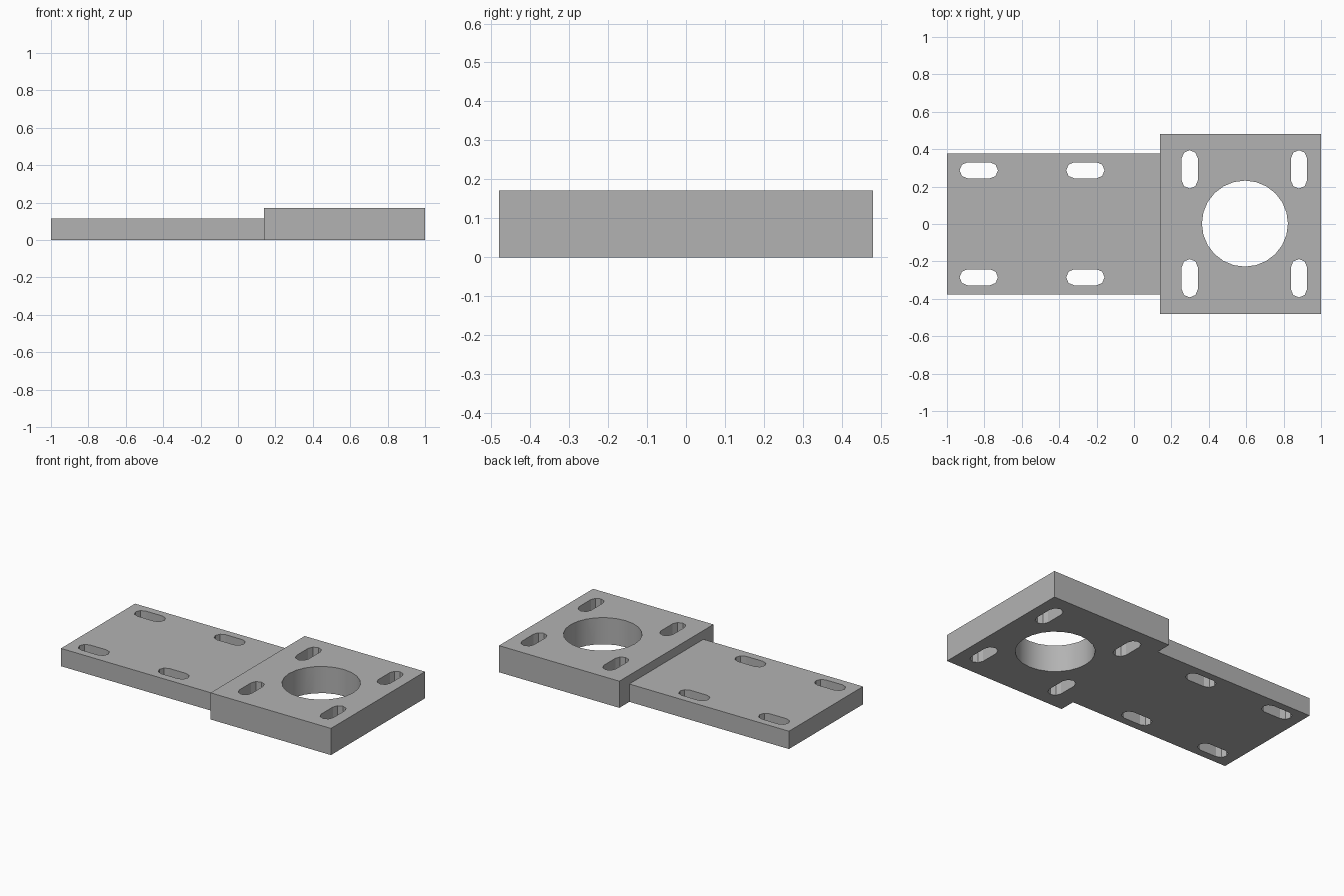
import bpy
import bmesh
import math

cube = bpy.data.objects.get("Cube")
if cube:
    bpy.data.objects.remove(cube, do_unlink=True)

# Plain grey metal
grey = bpy.data.materials.new("grey_metal")
grey.use_nodes = True
colour = (0.45, 0.45, 0.45, 1)
grey.diffuse_color = colour
grey.node_tree.nodes["Principled BSDF"].inputs["Base Color"].default_value = colour


def prism(bm, outline, z0, z1):
    """Extrude a closed outline from z0 up to z1."""
    face = bm.faces.new([bm.verts.new((x, y, z0)) for x, y in outline])
    top = bmesh.ops.extrude_face_region(bm, geom=[face])["geom"]
    verts = [v for v in top if isinstance(v, bmesh.types.BMVert)]
    bmesh.ops.translate(bm, vec=(0, 0, z1 - z0), verts=verts)


def make_object(name, outlines, z0, z1):
    bm = bmesh.new()
    for outline in outlines:
        prism(bm, outline, z0, z1)
    bmesh.ops.recalc_face_normals(bm, faces=bm.faces)
    mesh = bpy.data.meshes.new(name)
    bm.to_mesh(mesh)
    bm.free()
    mesh.materials.append(grey)
    obj = bpy.data.objects.new(name, mesh)
    bpy.context.collection.objects.link(obj)
    return obj


def rectangle(x0, x1, half_y):
    return [(x0, -half_y), (x1, -half_y), (x1, half_y), (x0, half_y)]


def circle(cx, cy, radius, sides):
    angles = [math.tau * i / sides for i in range(sides)]
    return [(cx + radius * math.cos(a), cy + radius * math.sin(a)) for a in angles]


def slot(cx, cy, length, width, along_y=False, steps=4):
    """Rounded slot outline with faceted ends."""
    r, points = width / 2, []
    for end in (1, -1):
        for i in range(steps + 1):
            a = math.pi * (i / steps - 0.5)
            u = end * (length / 2 - r + r * math.cos(a))
            v = end * r * math.sin(a)
            points.append((cx - v, cy + u) if along_y else (cx + u, cy + v))
    return points


def cut(obj, outlines):
    """Drill the outlines through an object."""
    cutter = make_object(obj.name + "_cutter", outlines, -0.1, 0.3)
    mod = obj.modifiers.new("holes", "BOOLEAN")
    mod.operation = "DIFFERENCE"
    mod.solver = "EXACT"
    mod.object = cutter
    bpy.context.view_layer.objects.active = obj
    bpy.ops.object.modifier_apply(modifier=mod.name)
    bpy.data.objects.remove(cutter, do_unlink=True)


# Thin mounting plate with four lengthwise slots
plate = make_object("mounting_plate", [rectangle(-1, 0.14, 0.378)], 0, 0.115)
cut(plate, [slot(x, y, 0.205, 0.086) for x in (-0.83, -0.26) for y in (-0.285, 0.287)])

# Thicker block with a round bore and four crosswise slots
block = make_object("bore_block", [rectangle(0.14, 1, 0.48)], 0, 0.172)
cut(block, [circle(0.593, 0.002, 0.23, 24)]
    + [slot(x, y, 0.205, 0.086, True) for x in (0.298, 0.882) for y in (-0.29, 0.292)])

# Smooth the curved walls, keep edges sharp
for obj in (plate, block):
    bpy.ops.object.select_all(action="DESELECT")
    obj.select_set(True)
    bpy.context.view_layer.objects.active = obj
    bpy.ops.object.shade_smooth_by_angle(angle=math.radians(20))
